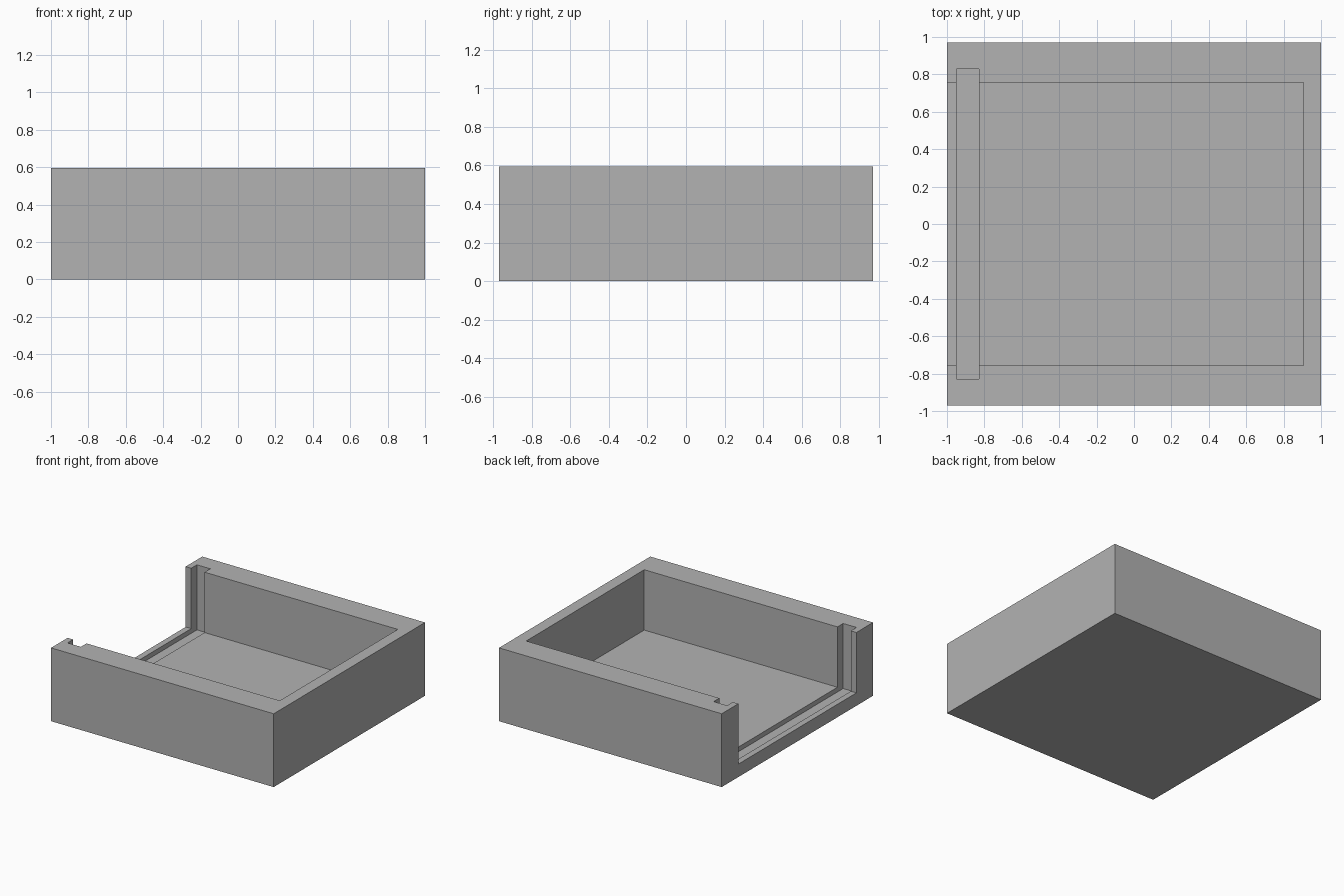
import bpy
import bmesh
from mathutils import Vector

default = bpy.data.objects.get("Cube")
if default:
    bpy.data.objects.remove(default, do_unlink=True)

HALF_X, HALF_Y, HEIGHT = 1.0, 0.97, 0.595
FLOOR, GROOVE_FLOOR = 0.105, 0.067
ABOVE = HEIGHT + 0.2

grey = bpy.data.materials.new("plain_grey")
grey.use_nodes = True
colour = (0.448, 0.448, 0.448, 1)
grey.diffuse_color = colour
grey.node_tree.nodes["Principled BSDF"].inputs["Base Color"].default_value = colour


def block(name, low, high):
    """Box between two opposite corners."""
    low, high = Vector(low), Vector(high)
    bm = bmesh.new()
    bmesh.ops.create_cube(bm, size=1)
    bmesh.ops.scale(bm, vec=high - low, verts=bm.verts)
    bmesh.ops.translate(bm, vec=(low + high) / 2, verts=bm.verts)
    mesh = bpy.data.meshes.new(name)
    bm.to_mesh(mesh)
    bm.free()
    mesh.materials.append(grey)
    obj = bpy.data.objects.new(name, mesh)
    bpy.context.collection.objects.link(obj)
    return obj


def cut(target, cutter):
    """Subtract the cutter from the target, then discard it."""
    cutter.hide_render = True
    mod = target.modifiers.new("cut", "BOOLEAN")
    mod.operation = "DIFFERENCE"
    mod.solver = "EXACT"
    mod.object = cutter
    bpy.context.view_layer.objects.active = target
    bpy.ops.object.modifier_apply(modifier=mod.name)
    bpy.data.objects.remove(cutter, do_unlink=True)


# Solid tray body
tray = block("open_sided_tray", (-HALF_X, -HALF_Y, 0), (HALF_X, HALF_Y, HEIGHT))

# Inner space, open at the top and on the -x side
cut(tray, block("inner_space_cutter",
                (-HALF_X - 0.2, -0.757, FLOOR), (0.905, 0.757, ABOVE)))

# Slot for a sliding panel, let into both walls and the floor
cut(tray, block("panel_slot_cutter",
                (-0.95, -0.83, GROOVE_FLOOR), (-0.83, 0.83, ABOVE + 0.1)))
